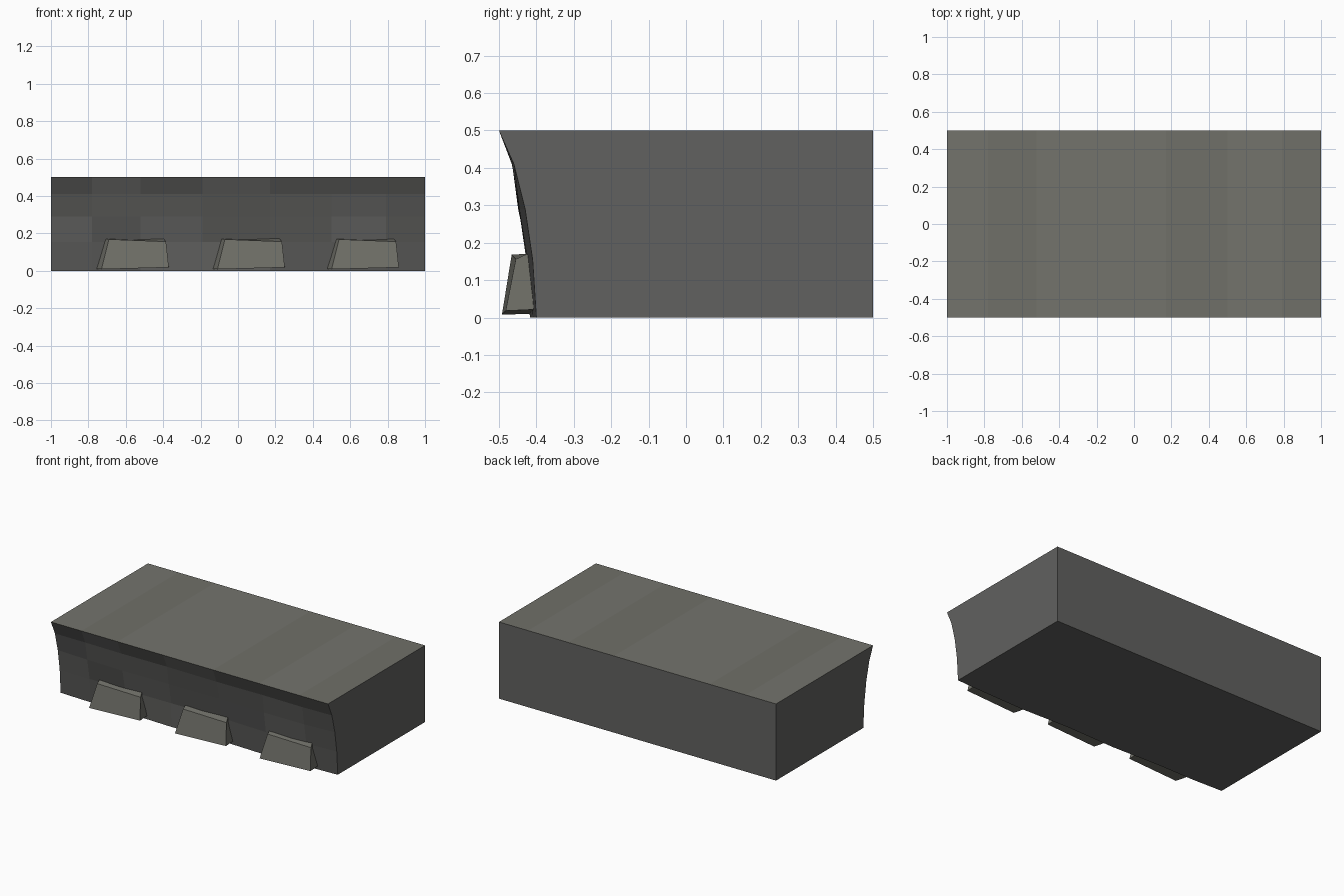
import bpy, bmesh, random

if "Cube" in bpy.data.objects:
    bpy.data.objects.remove(bpy.data.objects["Cube"])
random.seed(4)

def material(name, r, g, b):
    mat = bpy.data.materials.new(name)
    mat.diffuse_color = (r, g, b, 1)
    mat.use_nodes = True
    mat.node_tree.nodes["Principled BSDF"].inputs["Base Color"].default_value = mat.diffuse_color
    return mat

slate = material("dark_slate", 0.12, 0.12, 0.115)
shadow = material("shadowed_slate", 0.098, 0.098, 0.094)
light = material("worn_slate", 0.16, 0.16, 0.138)
pale = material("pale_slate", 0.175, 0.175, 0.152)

def make_object(name, bm, mats):
    bmesh.ops.recalc_face_normals(bm, faces=bm.faces[:])
    mesh = bpy.data.meshes.new(name)
    bm.to_mesh(mesh)
    bm.free()
    for mat in mats:
        mesh.materials.append(mat)
    obj = bpy.data.objects.new(name, mesh)
    bpy.context.collection.objects.link(obj)
    return obj

# Ledge block: concave front profile lofted across uneven columns
columns = [-1, -0.78, -0.52, -0.19, 0.17, 0.50, 0.79, 1]
profile = [(-0.40, 0), (-0.41, 0.155), (-0.43, 0.29), (-0.46, 0.41), (-0.5, 0.5)]
bm = bmesh.new()
rings = []
for i, x in enumerate(columns):
    ring = []
    for j, (y, z) in enumerate(profile):
        inner = 0 < i < len(columns) - 1
        # small chiselled unevenness, none along the top lip
        dy = random.uniform(0.004, 0.020) if inner and j < 3 else 0
        if inner and j == 3:
            dy = random.uniform(0, 0.006)
        ring.append(bm.verts.new((x, y - dy, z)))
    ring.append(bm.verts.new((x, 0.5, 0.5)))
    ring.append(bm.verts.new((x, 0.5, 0)))
    rings.append(ring)
n = len(rings[0])
for i, (a, b) in enumerate(zip(rings, rings[1:])):
    for k in range(n):
        m = (k + 1) % n
        face = bm.faces.new((a[k], a[m], b[m], b[k]))
        if k < 4:
            face.material_index = random.choice((0, 1, 1))  # mottled front
        elif k == 4:
            face.material_index = 3 if i in (0, 2, 3, 5) else 2  # banded top
for end in (rings[0], rings[-1]):
    bm.faces.new(end)
make_object("ledge_block", bm, (slate, shadow, light, pale))

# Three tapered stones protruding from the foot of the front
front = [(-0.73, -0.492, 0.008), (-0.37, -0.482, 0.018),
         (-0.385, -0.455, 0.156), (-0.69, -0.466, 0.168)]
back = [(-0.76, -0.395, 0.01), (-0.37, -0.395, 0.022),
        (-0.41, -0.395, 0.184), (-0.715, -0.395, 0.172)]
for i, dx in enumerate((0, 0.62, 1.23)):
    bm = bmesh.new()
    f, b = [[bm.verts.new((x + dx, y, z)) for x, y, z in loop] for loop in (front, back)]
    bm.faces.new(f)
    bm.faces.new(b[::-1])
    for k in range(4):
        m = (k + 1) % 4
        bm.faces.new((f[k], b[k], b[m], f[m]))
    make_object(f"foot_stone_{i + 1}", bm, (light,))
